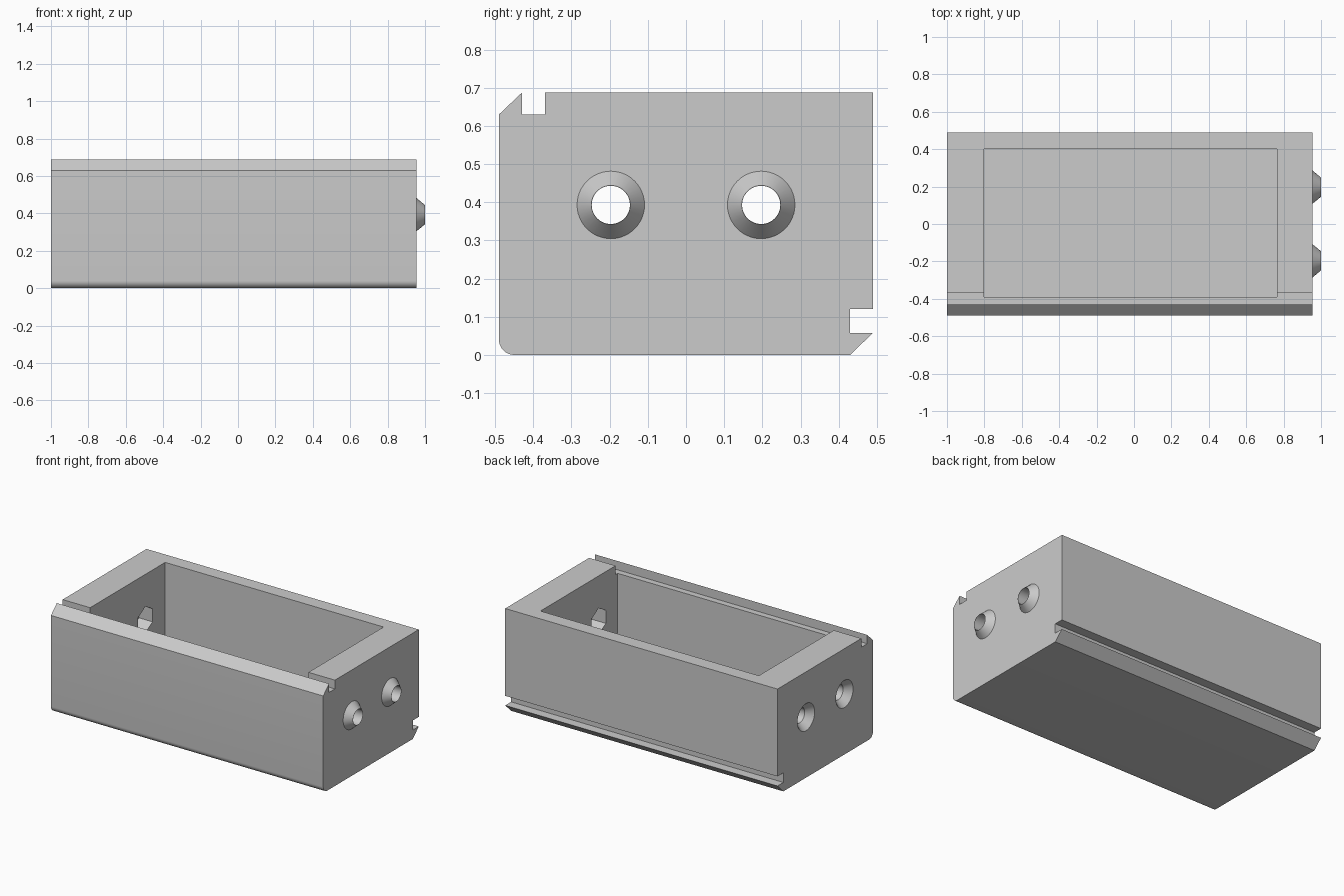
import bpy, bmesh, math
from mathutils import Matrix

cube = bpy.data.objects.get("Cube")
if cube:
    bpy.data.objects.remove(cube, do_unlink=True)

X_MIN, X_FACE, X_MAX = -1.0, 0.955, 1.0
TOP, HALF = 0.687, 0.49
HOLE_Y, HOLE_Z, HOLE_R, CONE_R = 0.197, 0.393, 0.05, 0.088

grey = bpy.data.materials.new("light_grey")
grey.use_nodes = True
grey.diffuse_color = (0.6, 0.6, 0.6, 1)
grey.node_tree.nodes["Principled BSDF"].inputs["Base Color"].default_value = (0.6, 0.6, 0.6, 1)


def to_object(name, bm):
    bmesh.ops.recalc_face_normals(bm, faces=bm.faces[:])
    mesh = bpy.data.meshes.new(name)
    bm.to_mesh(mesh)
    bm.free()
    mesh.materials.append(grey)
    obj = bpy.data.objects.new(name, mesh)
    bpy.context.collection.objects.link(obj)
    return obj


def extrude_x(name, profile, x0, x1):
    bm = bmesh.new()
    face = bm.faces.new([bm.verts.new((x0, y, z)) for y, z in profile])
    result = bmesh.ops.extrude_face_region(bm, geom=[face])
    verts = [v for v in result["geom"] if isinstance(v, bmesh.types.BMVert)]
    bmesh.ops.translate(bm, verts=verts, vec=(x1 - x0, 0, 0))
    return to_object(name, bm)


def cone_x(name, x0, x1, r0, r1, y, sides=48):
    """Cone, cylinder or prism running along x at hole height."""
    bm = bmesh.new()
    place = Matrix.Translation(((x0 + x1) / 2, y, HOLE_Z)) @ Matrix.Rotation(math.pi / 2, 4, "Y")
    spin = Matrix.Rotation(math.pi / 2, 4, "Z")
    bmesh.ops.create_cone(bm, cap_ends=True, segments=sides, radius1=r0, radius2=r1,
                          depth=x1 - x0, matrix=place @ spin)
    return to_object(name, bm)


def combine(target, tool, operation):
    mod = target.modifiers.new(tool.name, "BOOLEAN")
    mod.operation, mod.object, mod.solver = operation, tool, "EXACT"
    bpy.ops.object.select_all(action="DESELECT")
    bpy.context.view_layer.objects.active = target
    target.select_set(True)
    bpy.ops.object.modifier_apply(modifier=mod.name)
    bpy.data.objects.remove(tool, do_unlink=True)


# Outer block: hooked rails on the front top and back bottom, rounded front bottom
R = 0.04
profile = [(-HALF, 0.63), (-0.43, TOP), (-0.43, 0.63), (-0.37, 0.63), (-0.37, TOP),
           (HALF, TOP), (HALF, 0.12), (0.43, 0.12), (0.43, 0.058), (HALF, 0.058), (0.43, 0)]
for i in range(9):
    a = math.pi / 2 * i / 8
    profile.append((-HALF + R - R * math.sin(a), R - R * math.cos(a)))
body = extrude_x("box_body", profile, X_MIN, X_FACE)

# Open cavity
cavity = [(-0.39, 0.1), (0.4, 0.1), (0.4, 0.9), (-0.39, 0.9)]
combine(body, extrude_x("cavity_cutter", cavity, -0.803, 0.765), "DIFFERENCE")

# Screw holes: locating cones on one end, matching sockets on the other, hex nut pockets inside
slope = (CONE_R - HOLE_R) / (X_MAX - X_FACE)
for y in (-HOLE_Y, HOLE_Y):
    combine(body, cone_x("locating_cone", X_FACE - 0.03, X_MAX, CONE_R + 0.03 * slope,
                         HOLE_R + 0.001, y), "UNION")
    combine(body, cone_x("socket_cutter", X_MIN - 0.02, X_MIN + 0.046, CONE_R + 0.02 * slope,
                         HOLE_R - 0.001, y), "DIFFERENCE")
    combine(body, cone_x("hole_cutter", -1.2, 1.2, HOLE_R, HOLE_R, y), "DIFFERENCE")
    combine(body, cone_x("nut_cutter", -0.9, 0.865, 0.085, 0.085, y, 6), "DIFFERENCE")

bpy.ops.object.select_all(action="DESELECT")
body.select_set(True)
bpy.context.view_layer.objects.active = body
bpy.ops.object.shade_smooth_by_angle(angle=math.radians(25))
